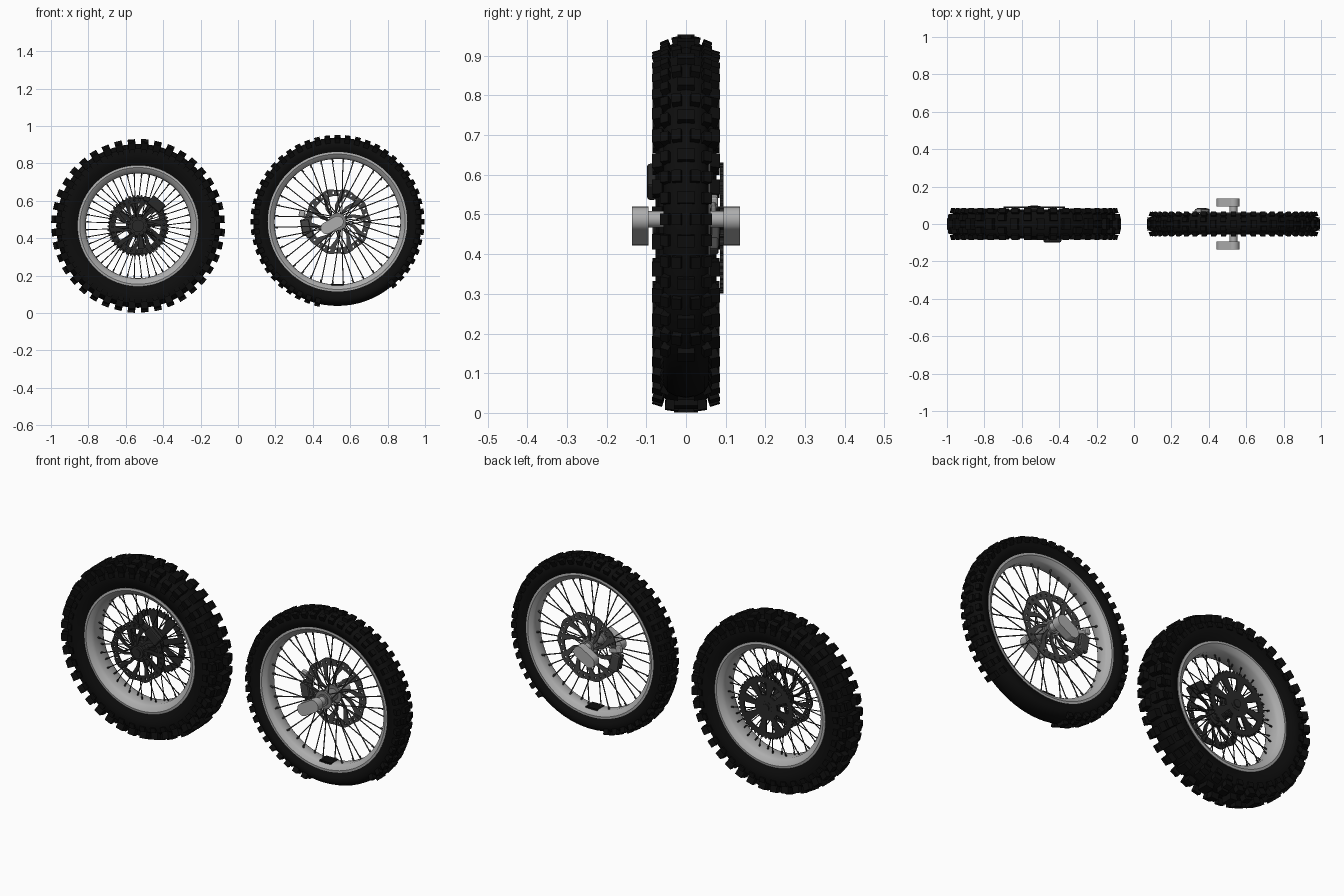
import bpy, bmesh, math
from mathutils import Matrix, Vector

cube = bpy.data.objects.get("Cube")
if cube:
    bpy.data.objects.remove(cube, do_unlink=True)


def material(name, v):
    m = bpy.data.materials.new(name)
    m.use_nodes = True
    m.diffuse_color = (v, v, v, 1)
    m.node_tree.nodes["Principled BSDF"].inputs["Base Color"].default_value = (v, v, v, 1)
    return m


RUBBER = material("black rubber", 0.004)
ALLOY = material("light alloy", 0.42)
DARK = material("dark metal", 0.022)
STEEL = material("grey steel", 0.06)
CAST = material("mid grey casting", 0.2)

REAR, FRONT = Vector((-0.534, 0, 0.466)), Vector((0.532, 0, 0.488))
smooth_parts = []


def finish(name, bm, mat, centre, smooth=False):
    bmesh.ops.recalc_face_normals(bm, faces=bm.faces)
    me = bpy.data.meshes.new(name)
    bm.to_mesh(me)
    bm.free()
    me.materials.append(mat)
    ob = bpy.data.objects.new(name, me)
    ob.location = centre
    bpy.context.collection.objects.link(ob)
    if smooth:
        smooth_parts.append(ob)
    return ob


def lathe(name, half, mat, centre, segs=72):
    """Closed profile of (radius, y), mirrored in y and spun about the axle."""
    prof = half + [(r, -y) for r, y in reversed(half) if y != 0]
    bm = bmesh.new()
    rings = [[bm.verts.new((r * math.cos(a), y, r * math.sin(a))) for r, y in prof]
             for a in (math.tau * i / segs for i in range(segs))]
    n = len(prof)
    for i in range(segs):
        p, q = rings[i], rings[(i + 1) % segs]
        for k in range(n):
            j = (k + 1) % n
            bm.faces.new((p[k], p[j], q[j], q[k]))
    return finish(name, bm, mat, centre, True)


def block(bm, a, r, y, size, tilt=0):
    """Box at a polar position; size is radial, axial, tangential."""
    m = (Matrix.Rotation(-a, 4, 'Y') @ Matrix.Translation((r, y, 0))
         @ Matrix.Rotation(tilt, 4, 'Z') @ Matrix.Diagonal((*size, 1)))
    bmesh.ops.create_cube(bm, size=1, matrix=m)


def rod(bm, p, q, r, sides=5):
    p, q = Vector(p), Vector(q)
    d = q - p
    m = Matrix.Translation((p + q) / 2) @ d.to_track_quat('Z', 'Y').to_matrix().to_4x4()
    bmesh.ops.create_cone(bm, cap_ends=True, segments=sides, radius1=r, radius2=r,
                          depth=d.length, matrix=m)


def polar(r, a, y):
    return (r * math.cos(a), y, r * math.sin(a))


def plate(name, radii, segs, twist, keep, edge, y, thick, mat, centre):
    """Flat disc of ring cells; keep(ring, seg) leaves windows, edge(seg) shapes the rim."""
    bm = bmesh.new()
    grid = [[bm.verts.new(polar(r + (edge(s) if k == 0 else 0),
                                math.tau * s / segs + t, y)) for s in range(segs)]
            for k, (r, t) in enumerate(zip(radii, twist))]
    for k in range(len(radii) - 1):
        for s in range(segs):
            if keep(k, s):
                n = (s + 1) % segs
                bm.faces.new((grid[k][s], grid[k][n], grid[k + 1][n], grid[k + 1][s]))
    ob = finish(name, bm, mat, centre)
    mod = ob.modifiers.new("thickness", 'SOLIDIFY')
    mod.thickness, mod.offset = thick, 0
    return ob


def spokes(name, count, hub, rim, sweep, rad, mat, centre):
    bm = bmesh.new()
    for i in range(count):
        a = math.tau * (i + 0.5) / count
        side = 1 if i % 2 else -1
        lean = sweep if (i // 2) % 2 else -sweep
        rod(bm, polar(hub[0], a + lean, side * hub[1]), polar(rim, a, side * 0.008), rad)
        # Nipple at the rim
        rod(bm, polar(rim - 0.02, a + lean * 0.03, side * 0.01), polar(rim, a, side * 0.008), rad * 1.6)
    finish(name, bm, mat, centre)


def hub(name, parts, mat, centre, sides=24):
    """Stack of coaxial cylinders (y0, y1, radius)."""
    bm = bmesh.new()
    for y0, y1, r in parts:
        rod(bm, (0, y0, 0), (0, y1, 0), r, sides)
    finish(name, bm, mat, centre, True)


# Rear tyre and rim
lathe("rear_tyre", [(0.305, 0), (0.31, 0.05), (0.325, 0.058), (0.355, 0.073), (0.39, 0.077),
                    (0.415, 0.068), (0.43, 0.045), (0.438, 0)], RUBBER, REAR)
lathe("rear_rim", [(0.28, 0), (0.281, 0.035), (0.29, 0.05), (0.312, 0.063), (0.324, 0.061),
                   (0.322, 0.045), (0.3, 0.03), (0.298, 0)], ALLOY, REAR)

# Rear tread blocks
bm = bmesh.new()
N = 40
for i in range(N):
    a = math.tau * (i + 0.5) / N
    if i % 2:
        block(bm, a, 0.448, 0, (0.034, 0.06, 0.04))
    else:
        for s in (-1, 1):
            block(bm, a, 0.443, s * 0.034, (0.036, 0.034, 0.04), s * 0.15)
    for s in (-1, 1):
        block(bm, a, 0.428, s * 0.067, (0.04, 0.026, 0.038), s * 0.3)
        block(bm, a, 0.397, s * 0.078, (0.024, 0.012, 0.03))
finish("rear_tread", bm, RUBBER, REAR)

# Front tyre and rim
lathe("front_tyre", [(0.355, 0), (0.36, 0.036), (0.373, 0.043), (0.395, 0.056), (0.418, 0.057),
                     (0.436, 0.046), (0.446, 0.025), (0.45, 0)], RUBBER, FRONT)
lathe("front_rim", [(0.336, 0), (0.337, 0.024), (0.344, 0.034), (0.362, 0.046), (0.373, 0.045),
                    (0.37, 0.032), (0.352, 0.02), (0.35, 0)], ALLOY, FRONT)

# Front tread blocks, worn away over the contact patch
bm = bmesh.new()
N = 52
for i in range(N):
    a = math.tau * i / N
    if math.radians(260) < a < math.radians(305):
        continue
    if i % 2:
        block(bm, a, 0.453, 0, (0.024, 0.042, 0.03))
    else:
        for s in (-1, 1):
            block(bm, a, 0.449, s * 0.022, (0.026, 0.024, 0.03), s * 0.2)
    for s in (-1, 1):
        block(bm, a, 0.437, s * 0.05, (0.028, 0.022, 0.028), s * 0.4)
finish("front_tread", bm, RUBBER, FRONT)

# Dark weight on the front rim
bm = bmesh.new()
block(bm, math.radians(270), 0.341, 0, (0.018, 0.06, 0.07))
finish("rim_weight", bm, RUBBER, FRONT)

# Spokes and hubs
spokes("rear_spokes", 44, (0.045, 0.055), 0.285, 0.25, 0.0026, DARK, REAR)
spokes("front_spokes", 36, (0.042, 0.04), 0.34, 0.5, 0.003, STEEL, FRONT)
hub("rear_hub", [(-0.08, 0.095, 0.033), (-0.068, -0.045, 0.052), (0.045, 0.068, 0.052),
                 (-0.085, 0.1, 0.02)], DARK, REAR)
hub("front_hub", [(-0.055, 0.06, 0.03), (-0.048, -0.034, 0.047), (0.034, 0.05, 0.047)], CAST, FRONT)
hub("front_axle", [(-0.11, 0.11, 0.021)], ALLOY, FRONT)

# Axle clamps: rounded lugs pointing down and back
for side, y in (("front", -0.115), ("back", 0.115)):
    bm = bmesh.new()
    for x, z in ((0, 0), (-0.058, -0.034)):
        rod(bm, (x, y - 0.021, z), (x, y + 0.021, z), 0.032, 20)
    m = (Matrix.Translation((-0.029, y, -0.017)) @ Matrix.Rotation(-math.atan2(0.034, 0.058), 4, 'Y')
         @ Matrix.Diagonal((0.067, 0.042, 0.063, 1)))
    bmesh.ops.create_cube(bm, size=1, matrix=m)
    finish("axle_clamp_" + side, bm, ALLOY, FRONT, True)


def disc_keep(k, s):
    """Slotted friction ring with ten arms inside."""
    return (k != 1 or s % 4 != 0) and (k < 3 or s % 12 < 4)


def wave(s):
    return 0.004 * math.cos(math.tau * s / 12)


# Brake discs with swept arms
plate("front_disc", [0.174, 0.163, 0.151, 0.139, 0.09, 0.04], 120, [0, 0.01, 0.02, 0.03, 0.25, 0.45],
      disc_keep, wave, 0.058, 0.007, STEEL, FRONT)
plate("rear_disc", [0.152, 0.143, 0.132, 0.121, 0.08, 0.04], 120, [0, 0.01, 0.02, 0.03, 0.2, 0.35],
      disc_keep, wave, -0.073, 0.007, DARK, REAR)

# Rear sprocket with teeth and eight windows
plate("rear_sprocket", [0.156, 0.145, 0.13, 0.065, 0.02], 192, [0] * 5,
      lambda k, s: k != 2 or s % 24 < 11, lambda s: 0.009 if s % 4 < 2 else 0,
      0.09, 0.008, DARK, REAR)


def caliper(name, pieces, mat, centre):
    """Chamfered blocks (angle in degrees, radius, y, size)."""
    bm = bmesh.new()
    for a, r, y, size in pieces:
        block(bm, math.radians(a), r, y, size)
    ob = finish(name, bm, mat, centre)
    mod = ob.modifiers.new("chamfer", 'BEVEL')
    mod.width, mod.segments = 0.007, 2


# Brake calipers
caliper("rear_caliper", [(50, 0.152, -0.086, (0.055, 0.024, 0.085)),
                         (50, 0.152, -0.06, (0.05, 0.02, 0.07)),
                         (72, 0.15, -0.07, (0.025, 0.03, 0.04))], DARK, REAR)
caliper("front_caliper", [(190, 0.172, 0.074, (0.05, 0.022, 0.09)),
                          (190, 0.172, 0.045, (0.045, 0.018, 0.08)),
                          (204, 0.165, 0.06, (0.04, 0.045, 0.035))], STEEL, FRONT)
caliper("caliper_mount", [(167, 0.195, 0.07, (0.032, 0.022, 0.035)),
                          (170, 0.16, 0.07, (0.05, 0.014, 0.025))], ALLOY, FRONT)

# Smooth shading on turned parts
bpy.ops.object.select_all(action='DESELECT')
for ob in smooth_parts:
    ob.select_set(True)
bpy.context.view_layer.objects.active = smooth_parts[0]
bpy.ops.object.shade_smooth_by_angle(angle=math.radians(35))
